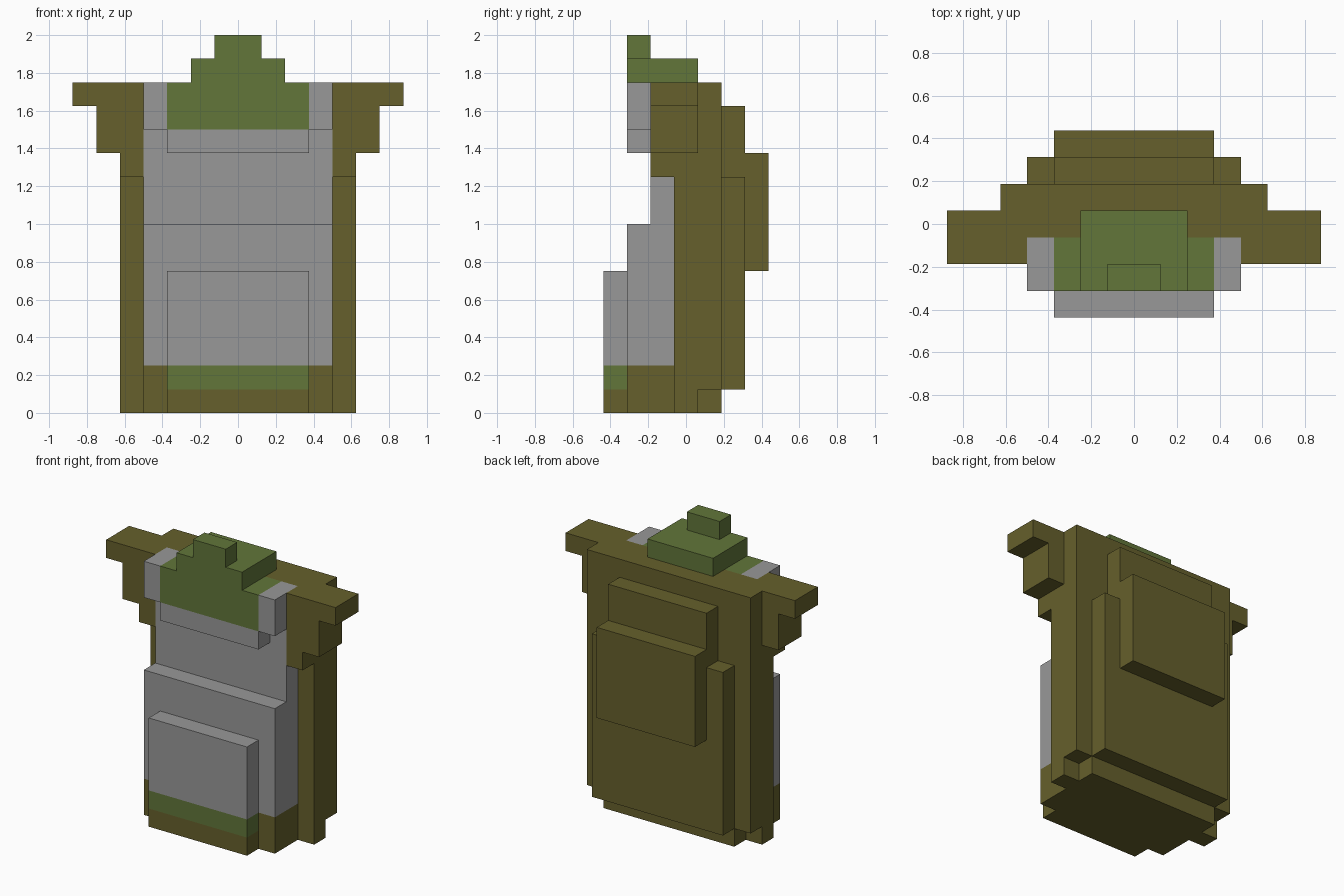
import bpy, bmesh
from mathutils import Vector

if "Cube" in bpy.data.objects:
    bpy.data.objects.remove(bpy.data.objects["Cube"])

U = 0.125          # block unit
Y = [-0.4375 + U * i for i in range(8)]   # depth layers, front to back


def material(name, rgb):
    m = bpy.data.materials.new(name)
    m.diffuse_color = (*rgb, 1)
    m.use_nodes = True
    m.node_tree.nodes["Principled BSDF"].inputs["Base Color"].default_value = m.diffuse_color
    return m


MATS = [material("olive", (0.133, 0.117, 0.025)),
        material("grey", (0.314, 0.314, 0.314)),
        material("green", (0.122, 0.181, 0.042))]
OLIVE, GREY, GREEN = range(3)


def slab(name, outline, y0, y1, rule=lambda x, z: OLIVE, xcuts=(), zcuts=()):
    """Extrude an x-z outline from y0 to y1, cut it, colour faces by a rule."""
    bm = bmesh.new()
    face = bm.faces.new([bm.verts.new((x, y0, z)) for x, z in outline])
    ext = bmesh.ops.extrude_face_region(bm, geom=[face], use_keep_orig=True)
    bmesh.ops.translate(bm, vec=(0, y1 - y0, 0),
                        verts=[g for g in ext["geom"] if isinstance(g, bmesh.types.BMVert)])
    cuts = [(Vector((x, 0, 0)), (1, 0, 0)) for x in xcuts]
    cuts += [(Vector((0, 0, z)), (0, 0, 1)) for z in zcuts]
    for co, no in cuts:
        bmesh.ops.bisect_plane(bm, geom=bm.verts[:] + bm.edges[:] + bm.faces[:],
                               plane_co=co, plane_no=no)
    bmesh.ops.recalc_face_normals(bm, faces=bm.faces[:])
    for f in bm.faces:
        c = f.calc_center_median()
        f.material_index = rule(abs(c.x), c.z)
    me = bpy.data.meshes.new(name)
    bm.to_mesh(me)
    bm.free()
    for m in MATS:
        me.materials.append(m)
    ob = bpy.data.objects.new(name, me)
    bpy.context.collection.objects.link(ob)
    return ob


def mirrored(right):
    """Full outline from its right half, listed bottom to top."""
    return right + [(-x, z) for x, z in reversed(right)]


def block(w, z0, z1):
    return mirrored([(w, z0), (w, z1)])


# stepped shoulders shared by the torso and the sleeves
STEPS = [(.625, 1.375), (.75, 1.375), (.75, 1.625), (.875, 1.625), (.875, 1.75)]


def hem(x, z):
    return OLIVE if z < .25 else GREY


# torso and back
slab("torso", mirrored([(.625, 0)] + STEPS), Y[3], Y[4])
slab("back", mirrored([(.5, 0), (.5, .125), (.625, .125), (.625, 1.75)]), Y[4], Y[5])
slab("backpack", mirrored([(.5, .125), (.5, 1.25), (.375, 1.25), (.375, 1.625)]), Y[5], Y[6])
slab("backpack_pouch", block(.375, .75, 1.375), Y[6], Y[7])

# front half of each sleeve
for side, s in (("left", -1), ("right", 1)):
    outline = [(.5, 1.25), (.625, 1.25)] + STEPS + [(.5, 1.75)]
    slab(side + "_sleeve", [(s * x, z) for x, z in outline], Y[2], Y[3])

# chest, with a green inset on its top
slab("chest", block(.5, 0, 1.75), Y[2], Y[3],
     lambda x, z: GREEN if z > 1.5 and x < .375 else hem(x, z),
     (-.375, .375), (.25, 1.5))

# stepped belly with a coloured hem
slab("belly", block(.5, 0, 1), Y[1], Y[2], hem, zcuts=(.25,))
slab("belly_panel", block(.375, 0, .75), Y[0], Y[1],
     lambda x, z: OLIVE if z < .125 else GREEN if z < .25 else GREY,
     zcuts=(.125, .25))

# collar with a green centre
slab("collar", mirrored([(.375, 1.375), (.375, 1.5), (.5, 1.5), (.5, 1.75)]), Y[1], Y[2],
     lambda x, z: GREEN if x < .375 and z > 1.5 else GREY,
     (-.375, .375), (1.5,))

# green stepped top
slab("top_step", block(.25, 1.75, 1.875), Y[1], Y[4], lambda x, z: GREEN)
slab("top_knob", block(.125, 1.875, 2), Y[1], Y[2], lambda x, z: GREEN)
